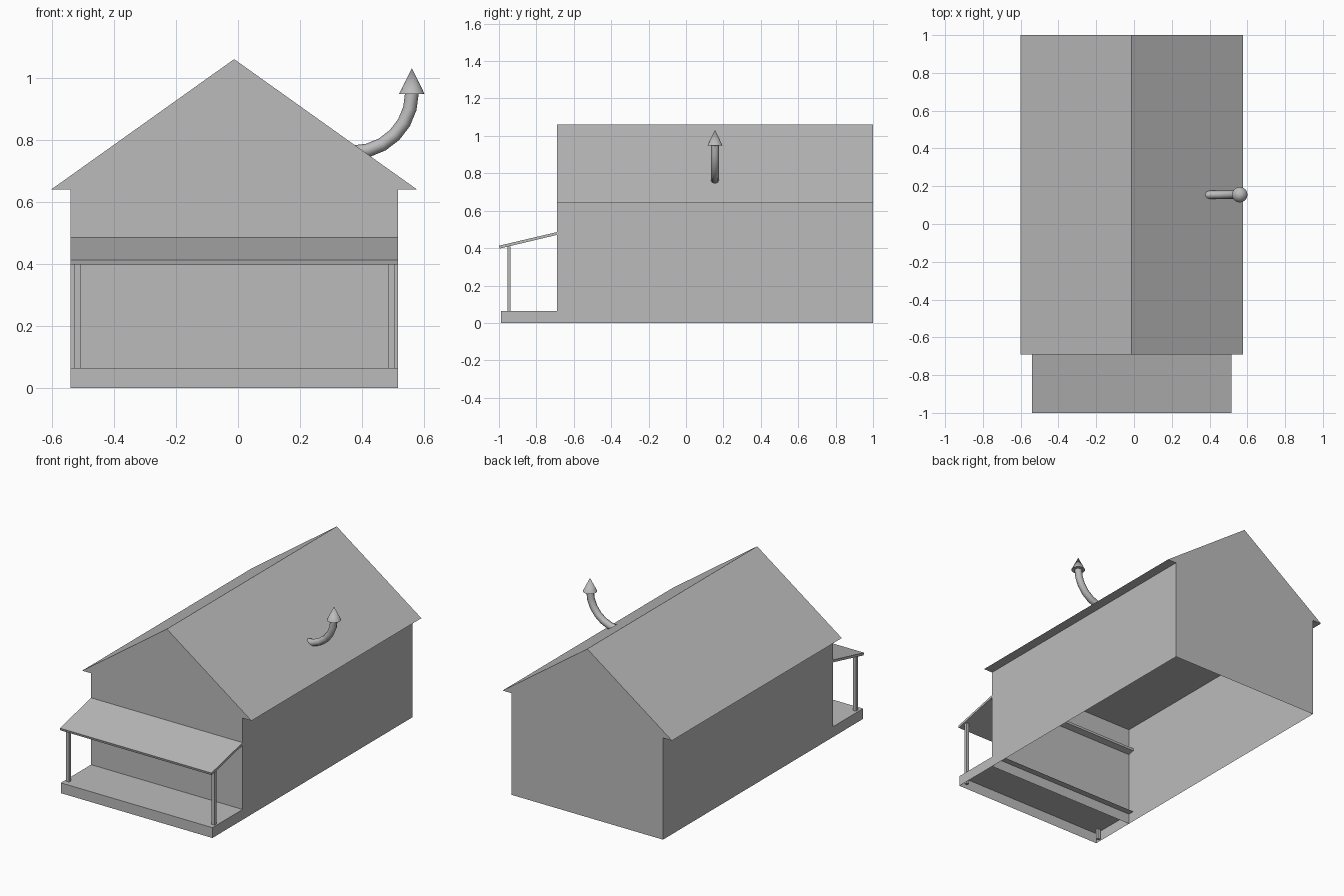
import bpy, bmesh, math
from mathutils import Vector

cube = bpy.data.objects.get("Cube")
if cube:
    bpy.data.objects.remove(cube, do_unlink=True)

grey = bpy.data.materials.new("plain grey")
grey.use_nodes = True
grey.diffuse_color = (0.5, 0.5, 0.5, 1)
grey.node_tree.nodes["Principled BSDF"].inputs["Base Color"].default_value = (0.5, 0.5, 0.5, 1)

LEFT, RIGHT = 0.515, -0.54      # wall sides
FRONT, BACK = -0.69, 1.0        # wall ends
EAVE, RIDGE = 0.64, 1.06
MID = (LEFT + RIGHT) / 2
INNER = FRONT + 0.04            # porch parts run a little way indoors


def finish(name, bm):
    mesh = bpy.data.meshes.new(name)
    bm.to_mesh(mesh)
    bm.free()
    mesh.materials.append(grey)
    obj = bpy.data.objects.new(name, mesh)
    bpy.context.collection.objects.link(obj)
    return obj


def prism(name, profile, axis, start, end, open_sides=()):
    """Extrude a profile along x or y, leaving out faces that point along open_sides."""
    bm = bmesh.new()

    def place(p, t):
        return (t, p[0], p[1]) if axis == "x" else (p[0], t, p[1])

    face = bm.faces.new([bm.verts.new(place(p, start)) for p in profile])
    new = bmesh.ops.extrude_face_region(bm, geom=[face])["geom"]
    shift = Vector(place((0, 0), end - start))
    bmesh.ops.translate(bm, vec=shift, verts=[v for v in new if isinstance(v, bmesh.types.BMVert)])
    bmesh.ops.recalc_face_normals(bm, faces=bm.faces)
    gone = [f for f in bm.faces if any(f.normal.dot(Vector(d)) > 0.99 for d in open_sides)]
    bmesh.ops.delete(bm, geom=gone, context="FACES")
    return finish(name, bm)


def rectangle(a0, a1, z0, z1):
    return [(a0, z0), (a1, z0), (a1, z1), (a0, z1)]


UP, DOWN, REAR = (0, 0, 1), (0, 0, -1), (0, 1, 0)

# House: open shell of walls under a closed gable roof
prism("walls", rectangle(RIGHT, LEFT, 0, EAVE), "y", FRONT, BACK, (UP, DOWN))
prism("gable_roof", [(RIGHT - 0.062, EAVE), (LEFT + 0.062, EAVE), (MID, RIDGE)], "y", FRONT, BACK)

# Porch: hollow floor, sloping roof and two posts
prism("porch_floor", rectangle(-0.99, INNER, 0, 0.065), "x", RIGHT, LEFT, (DOWN, REAR))
prism("porch_roof", [(-0.996, 0.398), (INNER, 0.48), (INNER, 0.495), (-1.0, 0.413)], "x", RIGHT, LEFT)
for side, x in (("left", LEFT - 0.02), ("right", RIGHT + 0.022)):
    prism(side + "_porch_post", rectangle(x - 0.01, x + 0.01, 0, 0.41), "y", -0.955, -0.937)

# Stove pipe: quarter bend swept with a round section
PIPE_Y, BEND, TOP = 0.155, 0.19, 0.95
START = 0.37
curve = bpy.data.curves.new("stove_pipe", "CURVE")
curve.dimensions = "3D"
curve.bevel_depth = 0.022
curve.bevel_resolution = 2
curve.use_fill_caps = True
path = curve.splines.new("POLY")
STEPS = 6
path.points.add(STEPS)
for i, point in enumerate(path.points):
    a = math.pi / 2 * i / STEPS
    point.co = (START + BEND * math.sin(a), PIPE_Y, TOP - BEND * math.cos(a), 1)
curve.materials.append(grey)
pipe = bpy.data.objects.new("stove_pipe", curve)
bpy.context.collection.objects.link(pipe)
bpy.ops.object.select_all(action="DESELECT")
pipe.select_set(True)
bpy.context.view_layer.objects.active = pipe
bpy.ops.object.convert(target="MESH")
bpy.ops.object.shade_smooth_by_angle(angle=math.radians(50))

# Pointed cap on the pipe
HEIGHT = 0.083
bm = bmesh.new()
bmesh.ops.create_cone(bm, cap_ends=True, segments=16, radius1=0.041, radius2=0, depth=HEIGHT)
bmesh.ops.translate(bm, vec=(START + BEND, PIPE_Y, 0.948 + HEIGHT / 2), verts=bm.verts)
cap = finish("pipe_cap", bm)
bpy.ops.object.select_all(action="DESELECT")
cap.select_set(True)
bpy.context.view_layer.objects.active = cap
bpy.ops.object.shade_smooth_by_angle(angle=math.radians(40))
